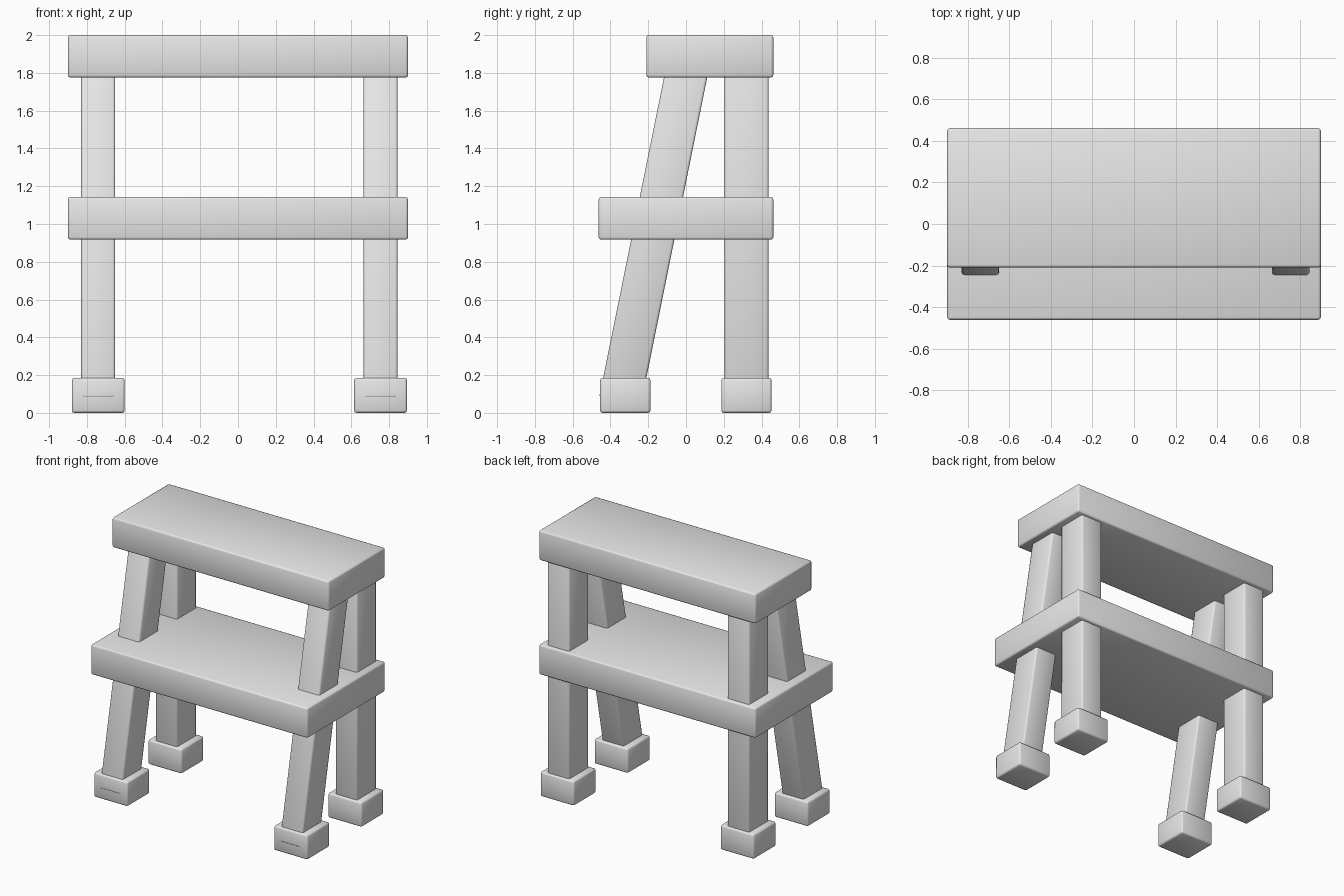
import bpy
import bmesh

cube = bpy.data.objects.get("Cube")
if cube:
    bpy.data.objects.remove(cube, do_unlink=True)

grey = bpy.data.materials.new("plain grey")
grey.use_nodes = True
grey.diffuse_color = (0.8, 0.8, 0.8, 1)
grey.node_tree.nodes["Principled BSDF"].inputs["Base Color"].default_value = (0.8, 0.8, 0.8, 1)


def block(name, x, y, z, lean=0.0, bevel=0.013):
    """Bevelled box over the given (min, max) ranges; lean shifts y per unit of height."""
    bm = bmesh.new()
    bmesh.ops.create_cube(bm, size=1)
    for v in bm.verts:
        v.co = [r[0] if c < 0 else r[1] for c, r in zip(v.co, (x, y, z))]
        v.co.y += lean * (v.co.z - z[0])
    bmesh.ops.bevel(bm, geom=bm.edges[:], offset=bevel, segments=2,
                    profile=0.5, affect='EDGES')
    for f in bm.faces:
        f.smooth = True
    mesh = bpy.data.meshes.new(name)
    bm.to_mesh(mesh)
    bm.free()
    mesh.materials.append(grey)
    obj = bpy.data.objects.new(name, mesh)
    bpy.context.collection.objects.link(obj)
    return obj


# Top seat and the deeper step below it
block("seat", (-0.9, 0.9), (-0.21, 0.462), (1.775, 2.0))
block("step", (-0.9, 0.9), (-0.462, 0.462), (0.917, 1.143))

# Legs and feet on each side: upright at the back, leaning at the front
for side, leg_x, foot_x in (("right", (-0.83, -0.65), (-0.88, -0.6)),
                            ("left", (0.665, 0.845), (0.615, 0.895))):
    block("back_leg_" + side, leg_x, (0.205, 0.437), (0.08, 1.85))
    block("front_leg_" + side, leg_x, (-0.46, -0.231), (0.08, 1.85), lean=0.2025)
    block("back_foot_" + side, foot_x, (0.187, 0.453), (0.0, 0.185))
    block("front_foot_" + side, foot_x, (-0.455, -0.188), (0.0, 0.185))
